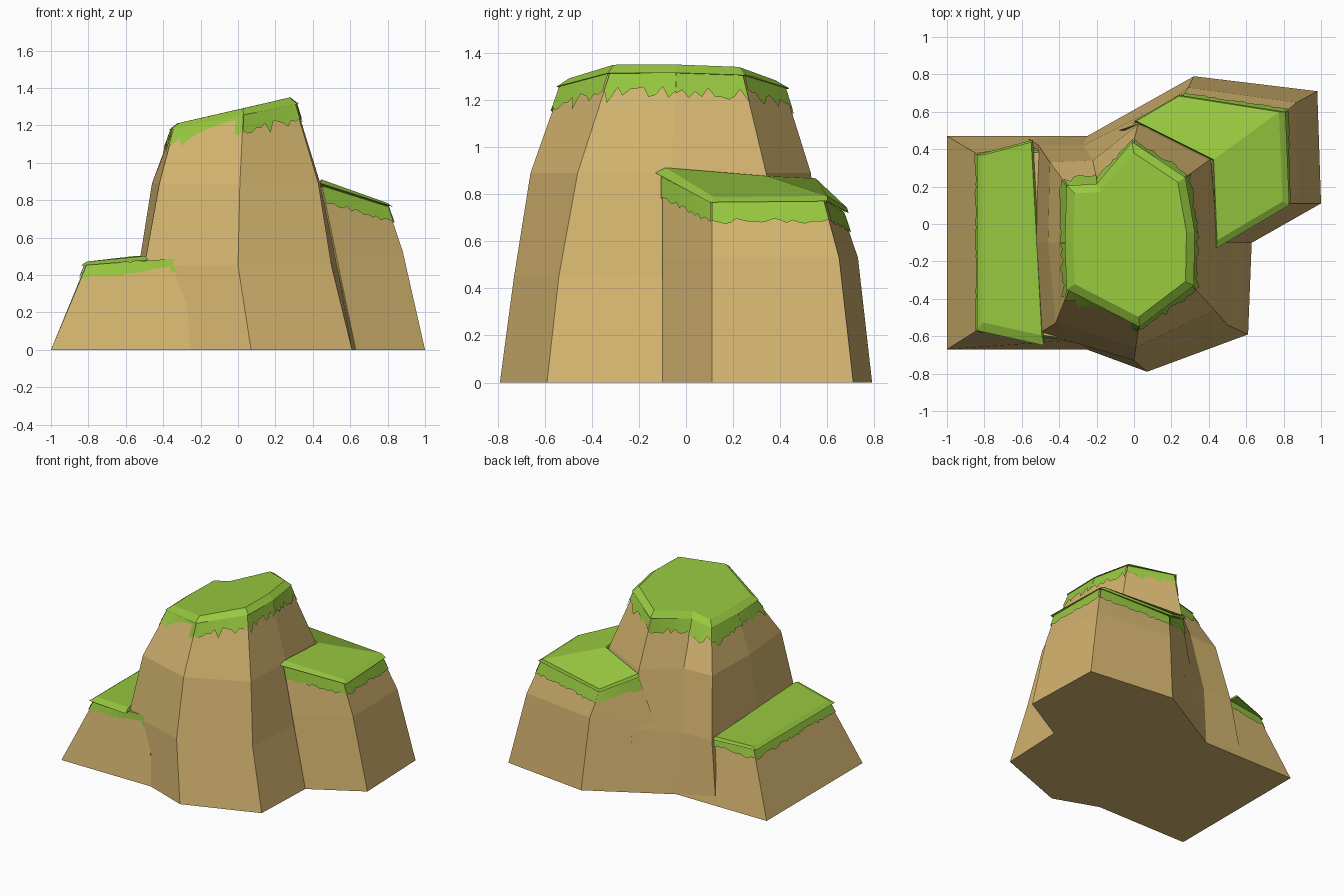
import bpy, bmesh, math, random
from mathutils import Vector

if "Cube" in bpy.data.objects:
    bpy.data.objects.remove(bpy.data.objects["Cube"])

random.seed(4)


def material(name, rgb):
    m = bpy.data.materials.new(name)
    m.diffuse_color = (*rgb, 1)
    m.use_nodes = True
    m.node_tree.nodes["Principled BSDF"].inputs["Base Color"].default_value = m.diffuse_color
    return m


ROCK = material("sandy rock", (0.66, 0.46, 0.16))
GRASS = material("grass green", (0.31, 0.58, 0.05))


def finish(bm, name, mat, recalc=True):
    if recalc:
        bmesh.ops.recalc_face_normals(bm, faces=bm.faces[:])
    me = bpy.data.meshes.new(name)
    bm.to_mesh(me)
    bm.free()
    me.materials.append(mat)
    ob = bpy.data.objects.new(name, me)
    bpy.context.collection.objects.link(ob)


def loft(name, rings, mat, top=None):
    """Skin counter-clockwise rings from bottom to top; top lists optional cap faces."""
    bm = bmesh.new()
    vs = [[bm.verts.new(p) for p in r] for r in rings]
    n = len(rings[0])
    for a, b in zip(vs, vs[1:]):
        for i in range(n):
            j = (i + 1) % n
            bm.faces.new((a[i], a[j], b[j], b[i]))
    for f in top or [range(n)]:
        bm.faces.new([vs[-1][i] for i in f])
        if top:
            bm.faces.new([vs[0][i] for i in reversed(f)])
    if not top:
        bm.faces.new(vs[0][::-1])
    finish(bm, name, mat)


def inset(ring, d, dz):
    """Move each edge i -> i+1 inward by d[i], and lift by dz."""
    n = len(ring)
    out = []
    for i in range(n):
        p0, p, p1 = (Vector(ring[(i + k) % n]) for k in (-1, 0, 1))
        a, b = (p - p0).xy.normalized(), (p1 - p).xy.normalized()
        na, nb = Vector((-a.y, a.x)), Vector((-b.y, b.x))
        da, db = d[i - 1], d[i]
        det = na.x * nb.y - na.y * nb.x
        if abs(det) < 0.25:
            m = (na * da + nb * db) / 2
        else:
            m = Vector(((da * nb.y - db * na.y) / det, (na.x * db - nb.x * da) / det))
        out.append((p.x + m.x, p.y + m.y, p.z + dz))
    return out


def drips(name, low, top, edges, depth, jag):
    """Thin ragged grass fringe hanging down the chosen walls."""
    bm = bmesh.new()
    n = len(top)
    for i in edges:
        j = (i + 1) % n
        l0, l1, t0, t1 = map(Vector, (low[i], low[j], top[i], top[j]))
        nor = (l1 - l0).cross(t0 - l0).normalized() * 0.008
        steps = max(4, int((t1 - t0).length / 0.025))
        prev = None
        for k in range(steps + 1):
            u = k / steps
            t, l = t0.lerp(t1, u), l0.lerp(l1, u)
            d = depth + random.uniform(-jag, jag)
            if jag > 0.02 and random.random() < 0.15:
                d += jag
            cur = (bm.verts.new(t + nor),
                   bm.verts.new(t.lerp(l, min(1, d / (t.z - l.z))) + nor))
            if prev:
                bm.faces.new((prev[1], cur[1], cur[0], prev[0]))
            prev = cur
    finish(bm, name, GRASS, False)


def at(pts, z):
    return [(x, y, z) for x, y in pts]


# Central peak
rim = [(x, y, 1.25 + 0.2 * x) for x, y in
       [(-.36, -.35), (.03, -.55), (.32, -.33), (.325, -.04), (.275, .25),
        (-.01, .44), (-.2, .215), (-.36, .205), (-.37, -.1)]]
shoulder = at([(-.42, -.53), (.01, -.66), (.43, -.46), (.44, -.06), (.4, .34),
               (.02, .53), (-.22, .34), (-.45, .33), (-.46, -.1)], 0.89)
waist = at([(-.5, -.58), (0, -.73), (.5, -.54), (.53, -.07), (.5, .42),
            (.04, .58), (-.27, .42), (-.51, .42), (-.53, -.1)], 0.45)
foot = at([(-.58, -.55), (.07, -.79), (.61, -.59), (.63, -.08), (.6, .45),
           (.05, .63), (-.25, .47), (-.57, .46), (-.58, -.1)], 0)
crown = inset(rim, [.018] * 9, .005)
loft("central_rock", [foot, waist, shoulder, crown], ROCK)
loft("central_grass_cap", [rim, inset(rim, [.045] * 9, .035)], GRASS)
drips("central_grass_fringe", shoulder, crown, range(9), .09, .025)

# Right ledge, with a cap folded along its diagonal
rim = [(.44, -.13, .89), (.83, .10, .765), (.81, .60, .77),
       (.24, .69, .72), (0, .55, .845), (.42, .34, .855)]
foot = at([(.63, -.1), (1, .11), (.98, .71), (.32, .79), (-.25, .47), (.3, .2)], 0)
waist = at([(.52, -.1), (.88, .11), (.87, .65), (.29, .73), (-.08, .5), (.3, .25)], 0.53)
crown = [(.45, -.1, .875), (.80, .11, .765), (.79, .585, .77),
         (.25, .665, .72), (.02, .535, .84), (.415, .33, .85)]
fold = [(0, 1, 2, 5), (2, 3, 4, 5)]
loft("right_rock", [foot, waist, crown], ROCK)
loft("right_grass_cap", [rim, inset(rim, [.035, .035, .006, .006, .006, .006], .022)],
     GRASS, fold)
drips("right_grass_fringe", waist, crown, range(4), .085, .012)

# Left ledge
rim = [(-.84, -.57, .45), (-.48, -.65, .48), (-.54, .45, .48), (-.84, .37, .45)]
foot = at([(-1, -.67), (-.25, -.67), (-.25, .47), (-1, .47)], 0)
crown = [(-.81, -.55, .452), (-.3, -.62, .488), (-.3, .4, .488), (-.815, .36, .452)]
loft("left_rock", [foot, crown], ROCK)
loft("left_grass_cap", [rim, inset(rim, [.05, .01, .01, .03], .022)], GRASS)
drips("left_grass_fringe", foot, crown, (0, 2, 3), .065, .01)
